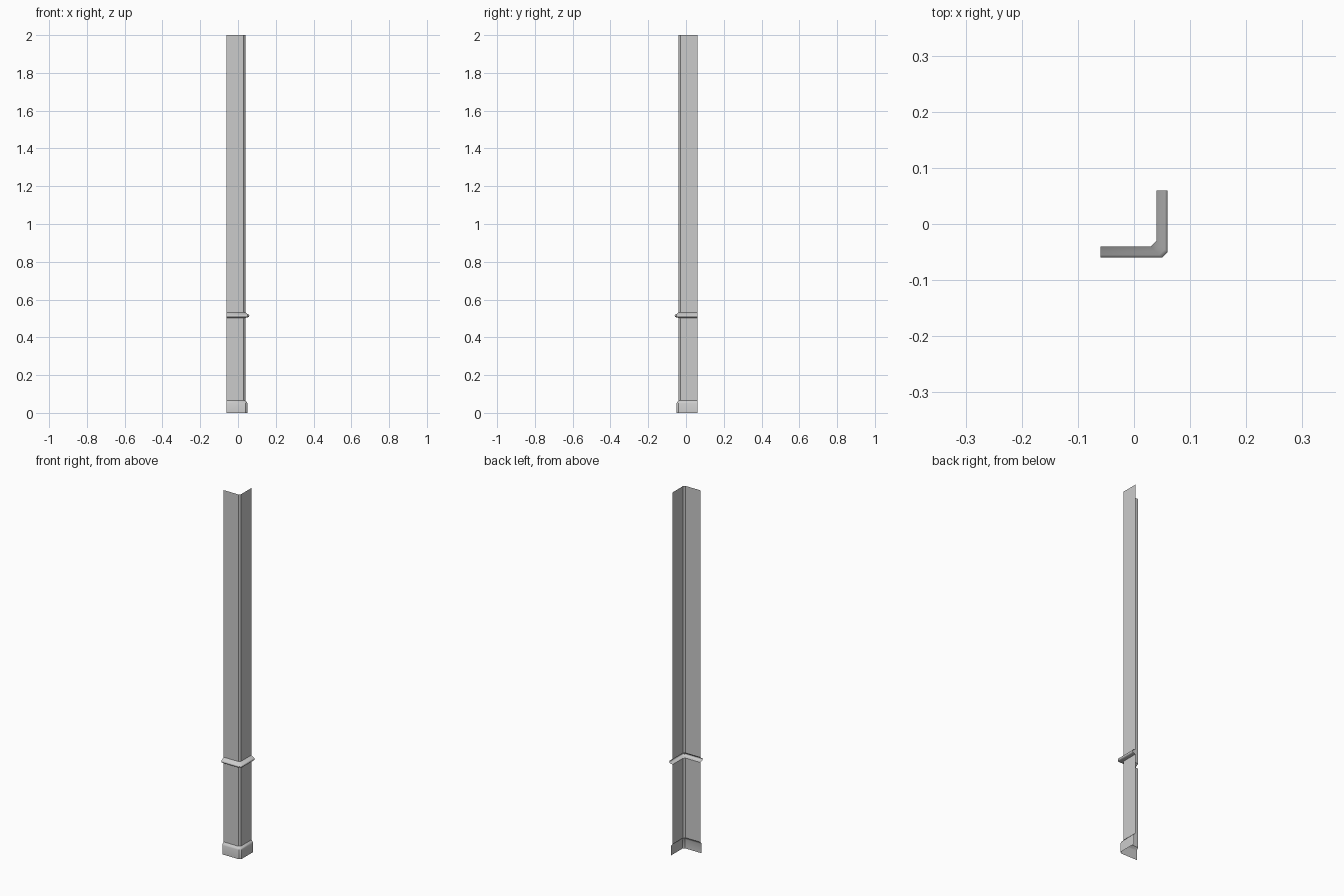
import bpy, math

if "Cube" in bpy.data.objects:
    bpy.data.objects.remove(bpy.data.objects["Cube"])

WALL, END, CHAMFER = 0.04, 0.06, 0.01   # wall plane offset, open end, corner chamfer


def path(d):
    """Chamfered L-shaped plan, pushed outwards by d."""
    w = WALL + d
    return [(-END, -w), (w - CHAMFER, -w), (w, -w + CHAMFER), (w, END)]


def sweep(name, profile):
    """Open sheet following (depth, height) points around the corner."""
    verts = [(x, y, z) for d, z in profile for x, y in path(d)]
    faces = [(r * 4 + i, r * 4 + i + 1, r * 4 + i + 5, r * 4 + i + 4)
             for r in range(len(profile) - 1) for i in range(3)]
    mesh = bpy.data.meshes.new(name)
    mesh.from_pydata(verts, [], faces)
    obj = bpy.data.objects.new(name, mesh)
    bpy.context.collection.objects.link(obj)
    bpy.ops.object.select_all(action='DESELECT')
    obj.select_set(True)
    bpy.context.view_layer.objects.active = obj
    bpy.ops.object.shade_smooth_by_angle(angle=math.radians(35))
    return obj


# Skirting with sloped top
sweep("skirting", [(0.01, 0), (0.01, 0.05), (0.007, 0.057), (0, 0.065)])

# Plain wall below and above the rail
sweep("lower_wall", [(0, 0.065), (0, 0.503)])
sweep("upper_wall", [(0, 0.531), (0, 2)])

# Hollow rail with a rounded nose
nose = [(0.012 + 0.008 * math.cos(a), 0.514 + 0.008 * math.sin(a))
        for a in (math.radians(-90 + 22.5 * i) for i in range(8))]
sweep("chair_rail", [(0, 0.503)] + nose + [(0.008, 0.525), (0, 0.531)])
